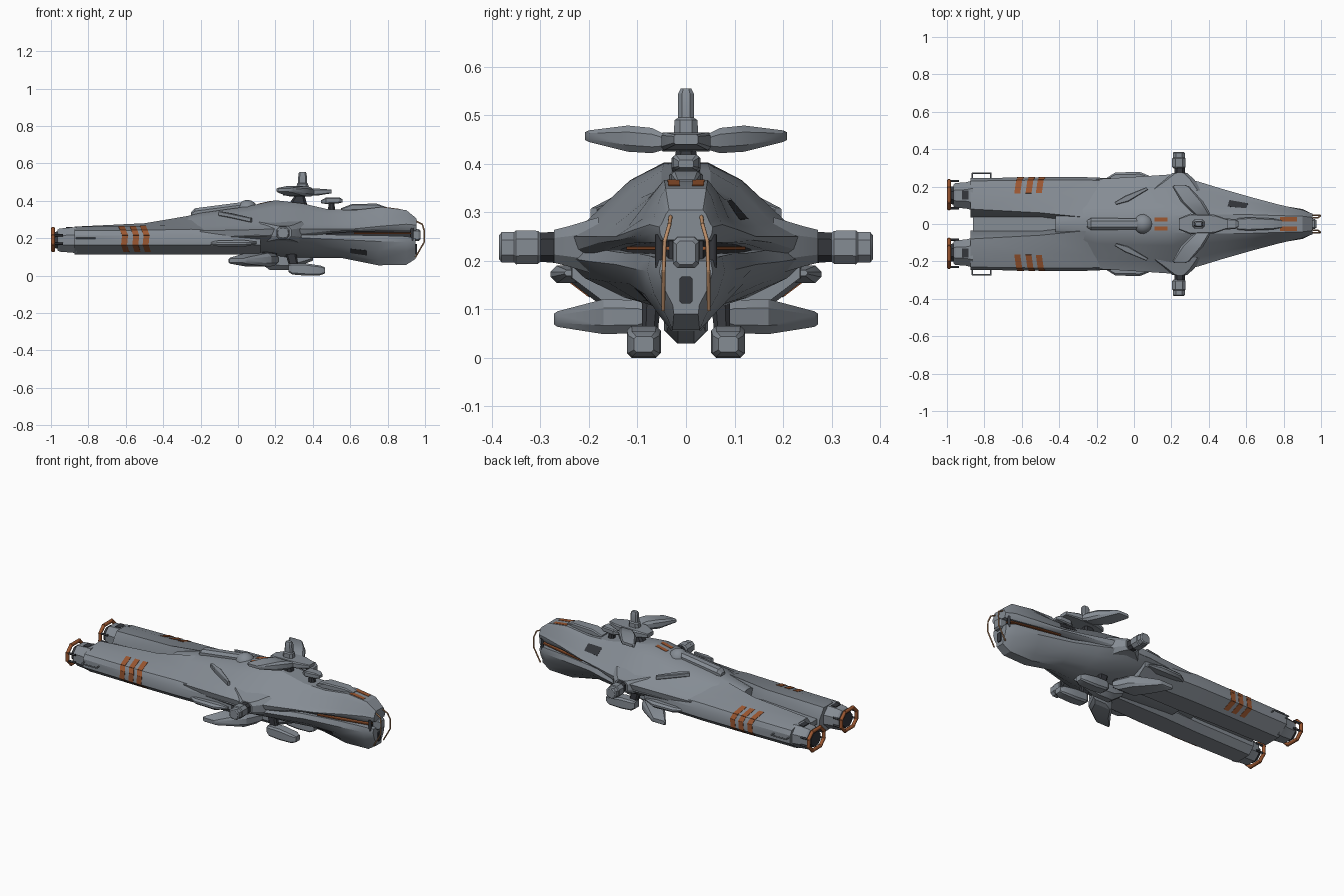
import bpy, bmesh, math
from mathutils import Vector

if "Cube" in bpy.data.objects:
    bpy.data.objects.remove(bpy.data.objects["Cube"])

def material(name, c):
    m = bpy.data.materials.new(name)
    m.diffuse_color = (*c, 1)
    m.use_nodes = True
    m.node_tree.nodes["Principled BSDF"].inputs["Base Color"].default_value = m.diffuse_color
    return m

GREY = material("hull grey", (0.235, 0.262, 0.295))
DARK = material("dark machinery", (0.035, 0.038, 0.045))
ORANGE = material("burnt orange", (0.33, 0.095, 0.03))
TAN = material("tan cable", (0.50, 0.27, 0.14))

def finish(name, bm, mat, angle=28):
    bmesh.ops.recalc_face_normals(bm, faces=bm.faces)
    me = bpy.data.meshes.new(name)
    bm.to_mesh(me)
    bm.free()
    me.materials.append(mat)
    ob = bpy.data.objects.new(name, me)
    bpy.context.collection.objects.link(ob)
    bpy.context.view_layer.objects.active = ob
    ob.select_set(True)
    bpy.ops.object.shade_smooth_by_angle(angle=math.radians(angle))
    ob.select_set(False)
    return ob

def loft(name, rings, mat, angle=28):
    bm = bmesh.new()
    vs = [[bm.verts.new(p) for p in r] for r in rings]
    n = len(vs[0])
    for a, b in zip(vs, vs[1:]):
        for i in range(n):
            bm.faces.new((a[i], a[(i + 1) % n], b[(i + 1) % n], b[i]))
    bm.faces.new(vs[0])
    bm.faces.new(vs[-1])
    return finish(name, bm, mat, angle)

def oct_ring(c, u, v, a, b, k=0.35):
    """Chamfered rectangle around c, half sizes a along u and b along v."""
    c, u, v = Vector(c), Vector(u), Vector(v)
    q = min(a, b) * k
    pts = [(a, b - q), (a - q, b), (q - a, b), (-a, b - q), (-a, q - b), (q - a, -b), (a - q, -b), (a, q - b)]
    return [c + u * p + v * r for p, r in pts]

X, Y, Z = (1, 0, 0), (0, 1, 0), (0, 0, 1)

def xpod(name, rows, mat=GREY, k=0.35, s=1):
    """Body along x, rows of x, y, z, half width, half height."""
    loft(name, [oct_ring((x, y * s, z), Y, Z, a, b, k) for x, y, z, a, b in rows], mat)

def ypod(name, rows, mat=GREY, s=1, k=0.5):
    """Body along y, rows of x, y, z, half length in x, half height."""
    loft(name, [oct_ring((x, y * s, z), X, Z, a, b, k) for x, y, z, a, b in rows], mat)

def zpod(name, rows, mat=GREY, s=1):
    loft(name, [oct_ring((x, y * s, z), X, Y, a, b, 0.5) for x, y, z, a, b in rows], mat)

def rods(name, pts, r, mat, closed=False):
    bm = bmesh.new()
    pts = [Vector(p) for p in pts]
    for a, b in zip(pts, pts[1:] + (pts[:1] if closed else [])):
        d = b - a
        m = d.to_track_quat('Z', 'Y').to_matrix().to_4x4()
        m.translation = (a + b) / 2
        bmesh.ops.create_cone(bm, cap_ends=True, segments=8, radius1=r, radius2=r, depth=d.length + r, matrix=m)
    finish(name, bm, mat, 50)

def at(rows, x):
    for a, b in zip(rows, rows[1:]):
        if x <= b[0] or b is rows[-1]:
            t = (x - a[0]) / (b[0] - a[0])
            return [p + (q - p) * t for p, q in zip(a, b)]

# Station tables: x, half width, shoulder z, top z, top flat, bottom z
UP = [(-.42, .1, .23, .285, .02, .15), (-.2, .24, .24, .335, .04, .17),
      (.05, .255, .245, .37, .045, .18), (.2, .265, .25, .403, .045, .19), (.35, .225, .25, .385, .05, .2),
      (.48, .185, .25, .355, .05, .225), (.62, .145, .25, .35, .05, .235), (.77, .105, .265, .367, .045, .238),
      (.9, .075, .275, .35, .042, .238), (.955, .055, .27, .305, .035, .243)]
# x, half width, top z, bottom z, bottom flat
LOW = [(-.3, .22, .22, .135, .06), (.1, .255, .235, .12, .05), (.25, .255, .235, .1, .04), (.4, .2, .225, .095, .035),
       (.55, .145, .217, .095, .03), (.75, .105, .215, .055, .03), (.9, .08, .21, .058, .028), (.95, .055, .2, .09, .025)]
# x, outer y, outer top z, inner y, inner top z, inner top y
PODS = [(-.875, .245, .262, .035, .262, .08), (-.5, .25, .265, .03, .28, .06), (-.25, .25, .27, .02, .322, .035),
        (.12, .235, .25, .02, .3, .03)]

def upper(x):
    _, w, zs, zt, tf, zb = at(UP, x)
    d, h = w - tf, zt - zs
    return [(0, zt), (tf, zt), (tf + .32 * d, zt - .24 * h), (tf + .72 * d, zt - .78 * h), (w, zs),
            (w * .97, (zs + zb) / 2), (w * .85, zb), (0, zb)]

def lower(x):
    _, w, zt, zb, bf = at(LOW, x)
    h = zt - zb
    return [(0, zt), (w * .92, zt), (w, zt - .2 * h), (w * .82, zt - .52 * h), (w * .5, zb + .18 * h), (bf, zb), (0, zb)]

def engine_section(x):
    _, o, zt, i, zi, yi = at(PODS, x)
    return [(i, .2), (yi, zi), (o - .085, zt), (o - .015, zt - .022), (o, .215), (o, .165),
            (o - .07, .112), (i + .035, .112), (i, .15)]

def plate(name, fn, k, t0, t1, x0, x1, mat, s=1, slant=0, lift=.004, base=-.002):
    """Thin plate lying on edge k of a hull section."""
    def p(x, t):
        a, b = fn(x)[k:k + 2]
        return Vector((x, s * (a[0] + (b[0] - a[0]) * t), a[1] + (b[1] - a[1]) * t))
    c = [p(x0, t0), p(x1, t0), p(x1 + slant, t1), p(x0 + slant, t1)]
    n = (c[1] - c[0]).cross(c[3] - c[0]).normalized() * -s
    loft(name, [[v + n * base for v in c], [v + n * lift for v in c]], mat)

# Hull shells
for name, fn, rows in (("upper_hull", upper, UP), ("lower_hull", lower, LOW)):
    rings = []
    for r in rows:
        h = fn(r[0])
        rings.append([(r[0], y, z) for y, z in h] + [(r[0], -y, z) for y, z in h[-2:0:-1]])
    loft(name, rings, GREY)
xpod("stern_deck", [(-.86, 0, .19, .05, .015), (-.35, 0, .2, .05, .03)])

# Mouth core, orange lip and nose block
xpod("mouth_core", [(.4, 0, .22, .15, .03), (.7, 0, .225, .08, .03), (.93, 0, .225, .035, .03)], DARK)
xpod("mouth_lip", [(.62, 0, .226, .123, .004), (.75, 0, .226, .1, .004), (.93, 0, .226, .06, .004)], ORANGE)
xpod("nose_block", [(.88, 0, .217, .028, .033), (.965, 0, .217, .027, .032), (.975, 0, .217, .02, .024)])
xpod("nose_sensor", [(.9, 0, .14, .014, .03), (.957, 0, .14, .013, .028)], DARK)
xpod("keel", [(.1, 0, .1, .03, .02), (.17, 0, .08, .045, .05), (.27, 0, .08, .04, .05), (.4, 0, .1, .03, .02)], k=.6)

# Dorsal gun, canopy, small dorsal turret
xpod("dorsal_gun", [(-.25, 0, .325, .02, .015), (-.23, 0, .335, .032, .025), (0, 0, .365, .03, .025), (.05, 0, .37, .03, .025)], k=.6)
bm = bmesh.new()
bmesh.ops.create_uvsphere(bm, u_segments=20, v_segments=10, radius=.055)
bmesh.ops.translate(bm, verts=bm.verts, vec=(.05, 0, .35))
finish("dorsal_dome", bm, GREY, 40)
xpod("canopy", [(.55, 0, .345, .03, .015), (.61, 0, .365, .035, .018), (.74, 0, .367, .03, .018), (.79, 0, .36, .02, .008)])
zpod("small_turret_post", [(.5, 0, .34, .02, .02), (.5, 0, .395, .015, .015)], DARK)
xpod("small_turret", [(.445, 0, .395, .012, .008), (.47, 0, .4, .03, .017), (.54, 0, .403, .027, .016), (.56, 0, .4, .015, .008)])

# Large top turret
zpod("top_turret_neck", [(.32, 0, .38, .05, .03), (.33, 0, .43, .025, .02)], DARK)
xpod("top_turret_body", [(.24, 0, .44, .03, .012), (.3, 0, .445, .055, .02), (.43, 0, .447, .05, .018), (.5, 0, .45, .025, .01)])
zpod("top_turret_mast", [(.345, 0, .44, .035, .025), (.345, 0, .49, .03, .024), (.345, 0, .495, .025, .016),
                         (.345, 0, .545, .022, .016), (.345, 0, .555, .016, .011)])

for s in (1, -1):
    side = "left" if s > 0 else "right"
    # Engine booms and nozzles
    loft("engine_boom_" + side, [[(r[0], s * y, z) for y, z in engine_section(r[0])] for r in PODS], GREY)
    xpod("nozzle_" + side, [(-.86, .153, .19, .08, .07), (-.9, .153, .19, .07, .066), (-.955, .153, .19, .066, .062),
                            (-.965, .153, .19, .058, .055)], k=.6, s=s)
    xpod("nozzle_core_" + side, [(-.96, .153, .19, .05, .047), (-.985, .153, .19, .045, .042)], DARK, .6, s)
    frame = oct_ring((-.989, .157 * s, .193), Y, Z, .073, .057, .6)
    rods("nozzle_ring_" + side, frame, .0105, ORANGE, True)
    for i in (0, 3, 4, 7):
        rods("nozzle_strut_" + side, [frame[i], frame[i] + Vector((.05, 0, 0))], .006, DARK)
    plate("boom_vent_" + side, lambda x: [(.13, .257), (.18, .257)], 0, 0, 1, -.92, -.885, DARK, s)
    rods("boom_rail_" + side, [(-.865, s * .24, .2), (-.865, s * .272, .2), (-.765, s * .272, .2), (-.765, s * .24, .2)], .004, GREY)
    # Orange stripes wrapping the booms
    for x in (-.64, -.58, -.525):
        plate("boom_stripe_top_" + side, engine_section, 2, 0, 1, x, x + .032, ORANGE, s, .01)
        plate("boom_stripe_edge_" + side, engine_section, 3, 0, 1, x + .01, x + .042, ORANGE, s, .01)
        plate("boom_stripe_side_" + side, engine_section, 4, 0, 1, x + .02, x + .052, ORANGE, s, -.005)
        plate("boom_stripe_low_" + side, engine_section, 5, 0, .7, x + .015, x + .047, ORANGE, s, .012)
    # Orange marks and hatches on the hull
    plate("spine_mark_" + side, upper, 0, .3, .8, .11, .18, ORANGE, s)
    plate("nose_mark_" + side, upper, 0, .3, .85, .78, .87, ORANGE, s)
    plate("upper_hatch_frame_" + side, upper, 2, .05, .75, .5, .6, DARK, s, .01, .009, 0)
    plate("upper_hatch_" + side, upper, 2, .15, .62, .515, .575, GREY, s, .01, .012, .004)
    plate("jaw_hatch_" + side, lower, 3, .1, .7, .6, .69, DARK, s, 0, .009, 0)
    plate("shoulder_panel_" + side, upper, 2, .15, .7, .22, .33, GREY, s, .02, .012, .003)
    # Shoulder fins and side blisters
    loft("shoulder_fin_" + side, [oct_ring((x, y * s, z), (.5, -s * .85, 0), Z, a, .012)
                                  for x, y, z, a in ((-.1, .11, .332, .008), (-.04, .135, .322, .018), (.07, .19, .297, .008))], GREY)
    xpod("side_blister_" + side, [(-.17, .22, .17, .012, .006), (-.1, .24, .172, .035, .016), (.03, .243, .172, .036, .018),
                                  (.1, .235, .175, .015, .006)], k=.7, s=s)
    # Side turrets and their fairings
    ypod("side_turret_fairing_" + side, [(.22, .18, .23, .15, .06), (.24, .24, .23, .08, .042), (.245, .272, .23, .04, .034)], GREY, s)
    ypod("side_turret_joint_" + side, [(.245, .24, .228, .032, .034), (.245, .3, .228, .027, .03)], DARK, s)
    ypod("side_turret_" + side, [(.24, .298, .228, .03, .028), (.24, .305, .228, .036, .034), (.24, .35, .228, .036, .035),
                                 (.24, .355, .228, .032, .031), (.24, .38, .228, .032, .031), (.24, .385, .228, .026, .025)], GREY, s)
    # Swept armour wings above and below
    ypod("top_turret_wing_" + side, [(.37, .045, .445, .04, .016), (.35, .07, .448, .05, .026), (.31, .12, .452, .06, .027),
                                     (.25, .2, .457, .045, .012), (.245, .208, .457, .03, .008)], GREY, s)
    ypod("lower_wing_" + side, [(.17, .08, .085, .05, .022), (.14, .1, .085, .07, .034), (.1, .17, .085, .078, .036),
                                (0, .265, .08, .05, .016), (-.005, .272, .08, .04, .011)], GREY, s)
    zpod("lower_wing_joint_" + side, [(.17, .075, .08, .035, .018), (.17, .075, .16, .04, .02)], DARK, s)
    # Lower gun pods
    zpod("gun_joint_" + side, [(.3, .075, .045, .025, .016), (.28, .07, .13, .03, .02)], DARK, s)
    xpod("gun_pod_" + side, [(.27, .087, .04, .022, .02), (.29, .087, .036, .034, .03), (.36, .087, .033, .035, .033),
                             (.44, .087, .028, .032, .026), (.465, .087, .028, .02, .016)], k=.3, s=s)
    # Nose cables and jaw pistons
    rods("nose_cable_" + side, [(.955, s * .032, .29), (.985, s * .034, .275), (.996, s * .044, .24), (.996, s * .046, .18),
                                (.95, s * .047, .1)], .004, TAN)
    rods("mouth_piston_" + side, [(.93, s * .055, .25), (.93, s * .055, .19)], .009, DARK)
